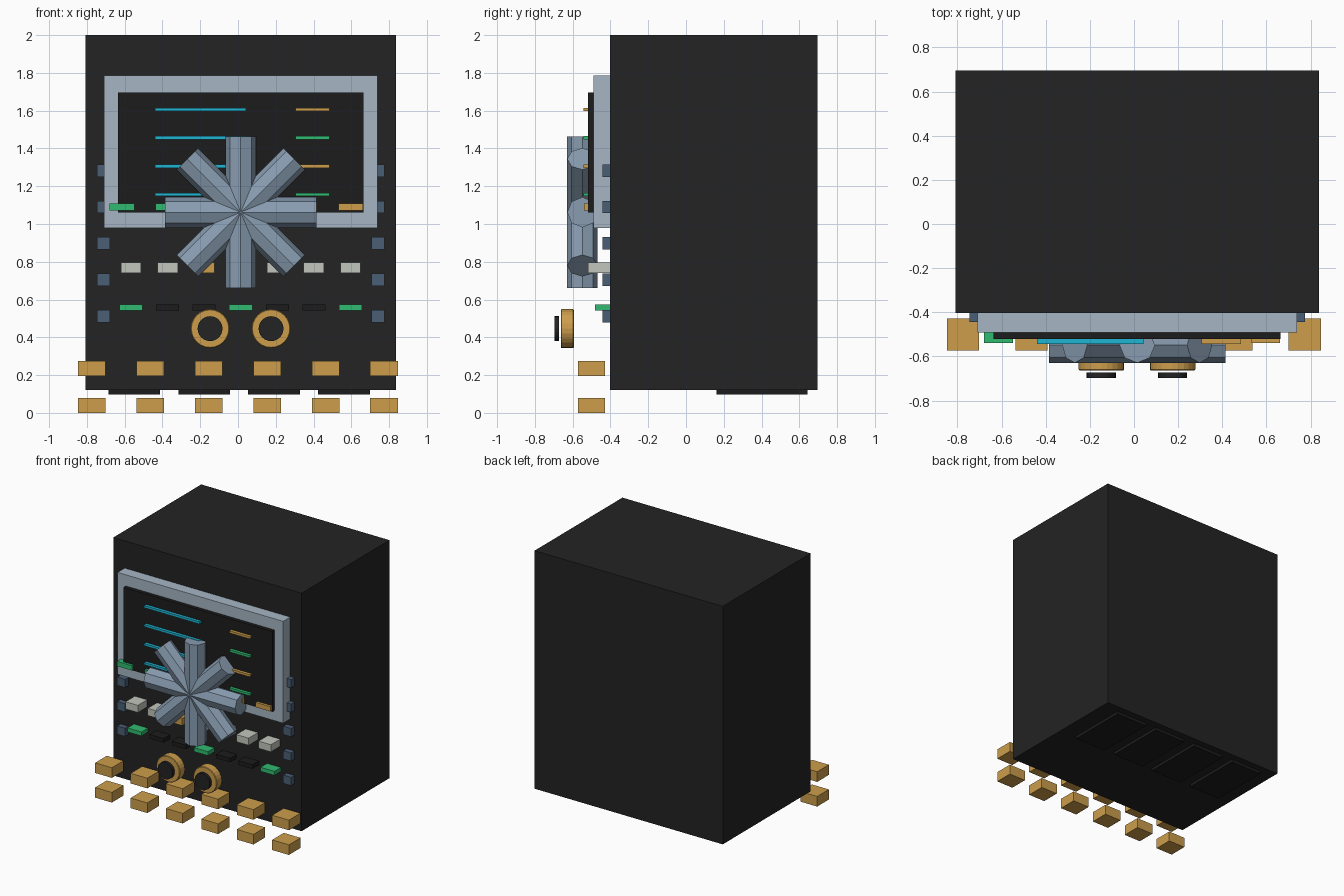
import bpy
from math import radians

cube = bpy.data.objects.get("Cube")
if cube:
    bpy.data.objects.remove(cube, do_unlink=True)


def material(name, r, g, b):
    """Flat material from 0-255 display values, stored linear."""
    lin = [((c / 255 + 0.055) / 1.055) ** 2.4 for c in (r, g, b)]
    m = bpy.data.materials.new(name)
    m.use_nodes = True
    m.diffuse_color = (*lin, 1)
    bsdf = next(n for n in m.node_tree.nodes if n.type == 'BSDF_PRINCIPLED')
    bsdf.inputs["Base Color"].default_value = (*lin, 1)
    return m


BLACK = material("cabinet black", 35, 35, 35)
SCREEN = material("screen black", 28, 28, 29)
FRAME = material("pale steel", 166, 182, 196)
STEEL = material("blue steel", 136, 156, 176)
SLATE = material("slate blue", 74, 94, 117)
GOLD = material("gold", 205, 158, 76)
GREEN = material("green", 48, 186, 112)
CYAN = material("cyan", 30, 182, 212)
WHITE = material("off white", 194, 198, 188)

CX = 0.0145   # centre line of the cabinet
FACE = -0.402  # front plane of the cabinet


def finish(name, mat):
    o = bpy.context.object
    o.name = name
    o.data.name = name
    o.data.materials.append(mat)
    return o


def box(name, mat, x, y, z):
    """Box from (min, max) pairs."""
    ranges = (x, y, z)
    bpy.ops.mesh.primitive_cube_add(size=1, location=[(a + b) / 2 for a, b in ranges])
    o = finish(name, mat)
    o.scale = [b - a for a, b in ranges]
    bpy.ops.object.transform_apply(location=False, rotation=False, scale=True)
    return o


def span(centre, width):
    return (centre - width / 2, centre + width / 2)


def rod(name, mat, sides, radius, y, x, z):
    """Disc facing the front."""
    bpy.ops.mesh.primitive_cylinder_add(
        vertices=sides, radius=radius, depth=y[1] - y[0],
        location=(x, sum(y) / 2, z), rotation=(radians(90), 0, 0))
    return finish(name, mat)


# Cabinet, underside pads, display frame and screen
box("cabinet", BLACK, span(CX, 1.645), (FACE, 0.695), (0.12, 2.0))
for i in range(4):
    box(f"underside_pad_{i + 1}", SCREEN, span(-0.549 + i * 0.37, 0.274),
        (0.161, 0.642), (0.097, 0.125))
box("display_frame", FRAME, span(CX, 1.447), (-0.491, FACE), (0.98, 1.785))
box("display_screen", SCREEN, span(CX, 1.30), (-0.52, -0.48), (1.062, 1.697))

# Readout lines on the screen
for i in range(4):
    z = span(1.606 - i * 0.15, 0.018)
    box(f"readout_line_{i + 1}", CYAN, (-0.44, 0.043), (-0.543, -0.515), z)
    box(f"readout_value_{i + 1}", GREEN if i % 2 else GOLD,
        (0.305, 0.484), (-0.543, -0.515), z)

# Status lights along the lower edge of the display
for i, mat in enumerate((GREEN, GREEN, GREEN, GOLD, GOLD, GOLD)):
    box(f"status_light_{i + 1}", mat, span(-0.614 + i * 0.242, 0.13),
        (-0.54, -0.488), span(1.09, 0.038))

# Star of four crossed octagonal bars
for i in range(4):
    bpy.ops.mesh.primitive_cylinder_add(
        vertices=8, radius=0.0805, depth=0.8, location=(CX, -0.5485, 1.062),
        rotation=(0, radians(45 * i), 0))
    finish(f"star_bar_{i + 1}", STEEL)

# Side bolts
for side, label in ((-1, "right"), (1, "left")):
    for i in range(5):
        box(f"{label}_bolt_{i + 1}", SLATE, span(CX + side * 0.7255, 0.069),
            (-0.443, -0.401), span(1.283 - i * 0.193, 0.066))

# Two rows of keys
for i in range(7):
    x = CX + (i - 3) * 0.1937
    box(f"upper_key_{i + 1}", GOLD if i == 2 else WHITE, span(x, 0.108),
        (-0.518, FACE), (0.74, 0.797))
    box(f"lower_key_{i + 1}", GREEN if i % 3 == 0 else SCREEN, span(x, 0.122),
        (-0.483, FACE), (0.543, 0.575))

# Dials with dark caps
for x, label in ((-0.148, "right"), (0.175, "left")):
    dial = rod(f"{label}_dial", GOLD, 24, 0.103, (-0.663, -0.594), x, 0.446)
    bevel = dial.modifiers.new("rim", 'BEVEL')
    bevel.width = 0.004
    bevel.segments = 1
    rod(f"{label}_dial_cap", BLACK, 24, 0.066, (-0.697, -0.673), x, 0.446)

# Two rows of gold blocks at the base
for row, z in (("lower", (0, 0.08)), ("upper", (0.195, 0.275))):
    for i in range(6):
        box(f"{row}_block_{i + 1}", GOLD, span(-0.774 + i * 0.3094, 0.146),
            (-0.573, -0.428), z)
